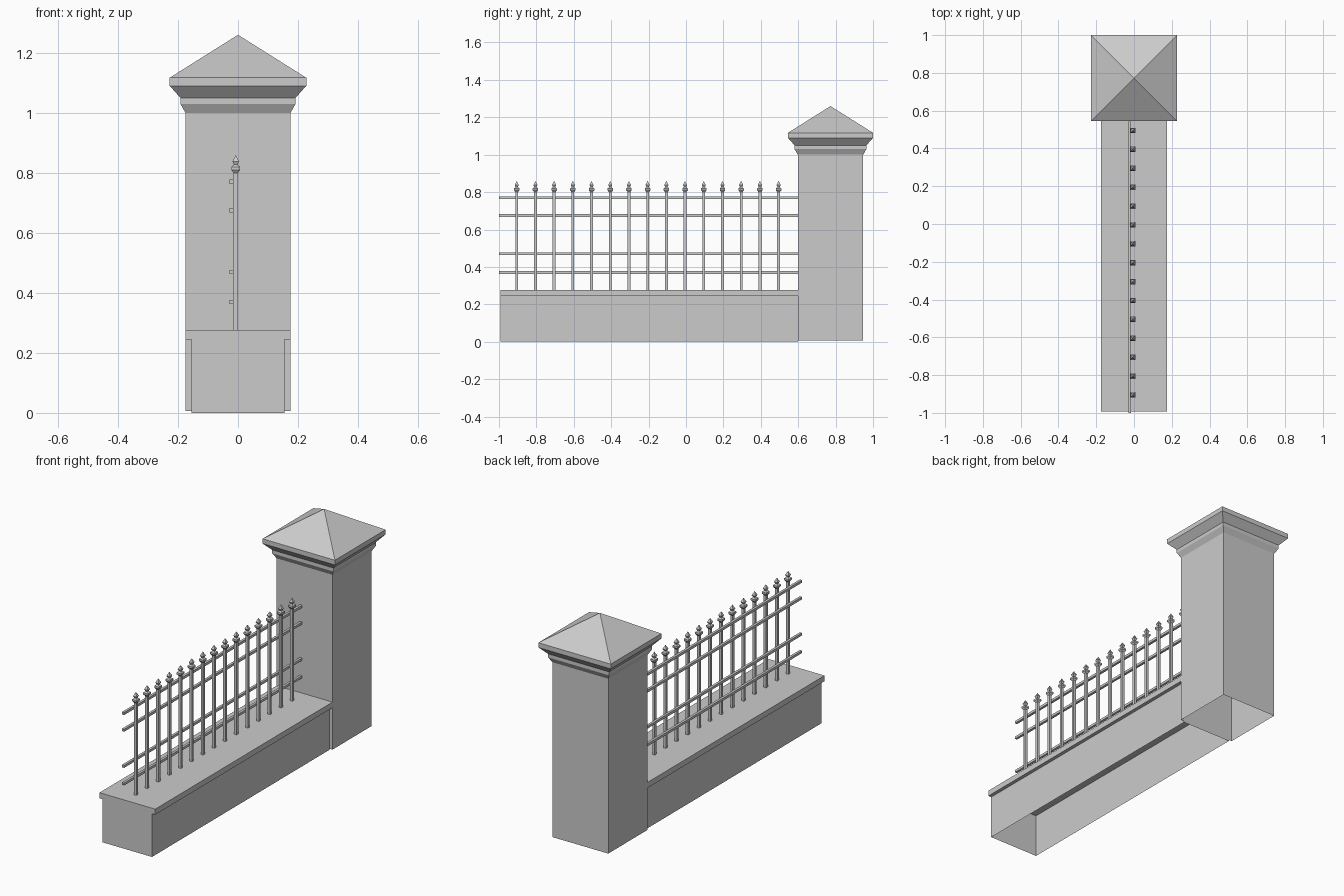
import bpy
import bmesh

cube = bpy.data.objects.get("Cube")
if cube:
    bpy.data.objects.remove(cube, do_unlink=True)

stone = bpy.data.materials.new("plain_grey")
stone.use_nodes = True
GREY = (0.6, 0.6, 0.6, 1)
stone.diffuse_color = GREY
stone.node_tree.nodes["Principled BSDF"].inputs["Base Color"].default_value = GREY


def finish(name, bm):
    bmesh.ops.recalc_face_normals(bm, faces=bm.faces)
    mesh = bpy.data.meshes.new(name)
    bm.to_mesh(mesh)
    bm.free()
    mesh.materials.append(stone)
    obj = bpy.data.objects.new(name, mesh)
    bpy.context.collection.objects.link(obj)
    return obj


def box(name, low, high, open_bottom=False):
    bm = bmesh.new()
    bmesh.ops.create_cube(bm, size=1)
    for v in bm.verts:
        v.co = [a + (b - a) * (c + 0.5) for a, b, c in zip(low, high, v.co)]
    bmesh.ops.recalc_face_normals(bm, faces=bm.faces)
    if open_bottom:
        base = [f for f in bm.faces if f.normal.z < -0.9]
        bmesh.ops.delete(bm, geom=base, context="FACES")
    return finish(name, bm)


def square_tower(name, x, y, profile, tip):
    """Stack square rings (half width, height), open below, ending in a point."""
    bm = bmesh.new()
    corners = [(-1, -1), (1, -1), (1, 1), (-1, 1)]
    rings = [[bm.verts.new((x + r * i, y + r * j, z)) for i, j in corners]
             for r, z in profile]
    apex = bm.verts.new((x, y, tip))
    for k in range(4):
        n = (k + 1) % 4
        for a, b in zip(rings, rings[1:]):
            bm.faces.new((a[k], a[n], b[n], b[k]))
        bm.faces.new((rings[-1][k], rings[-1][n], apex))
    return finish(name, bm)


# Gate pillar with moulded cornice and pyramid cap
square_tower("pillar", 0, 0.7725,
             [(0.175, 0.007), (0.175, 1.0), (0.192, 1.03), (0.192, 1.05),
              (0.2275, 1.09), (0.2275, 1.117)], 1.26)

# Low wall and its overhanging coping
START, END = -0.993, 0.5975
box("low_wall", (-0.155, START, 0), (0.155, END, 0.245), open_bottom=True)
box("coping", (-0.175, START, 0.245), (0.175, END, 0.277))

# Horizontal rails behind the pickets
for i, z in enumerate((0.37, 0.47, 0.675, 0.77)):
    box(f"rail_{i + 1}", (-0.029, -1, z - 0.007), (-0.015, END, z + 0.007))

# Pickets with collar and spear finial
for i in range(15):
    square_tower(f"picket_{i + 1}", -0.0075, -0.905 + 0.1 * i,
                 [(0.0075, 0.277), (0.0075, 0.8), (0.0145, 0.81),
                  (0.0145, 0.82), (0.006, 0.827), (0.011, 0.838)], 0.86)
